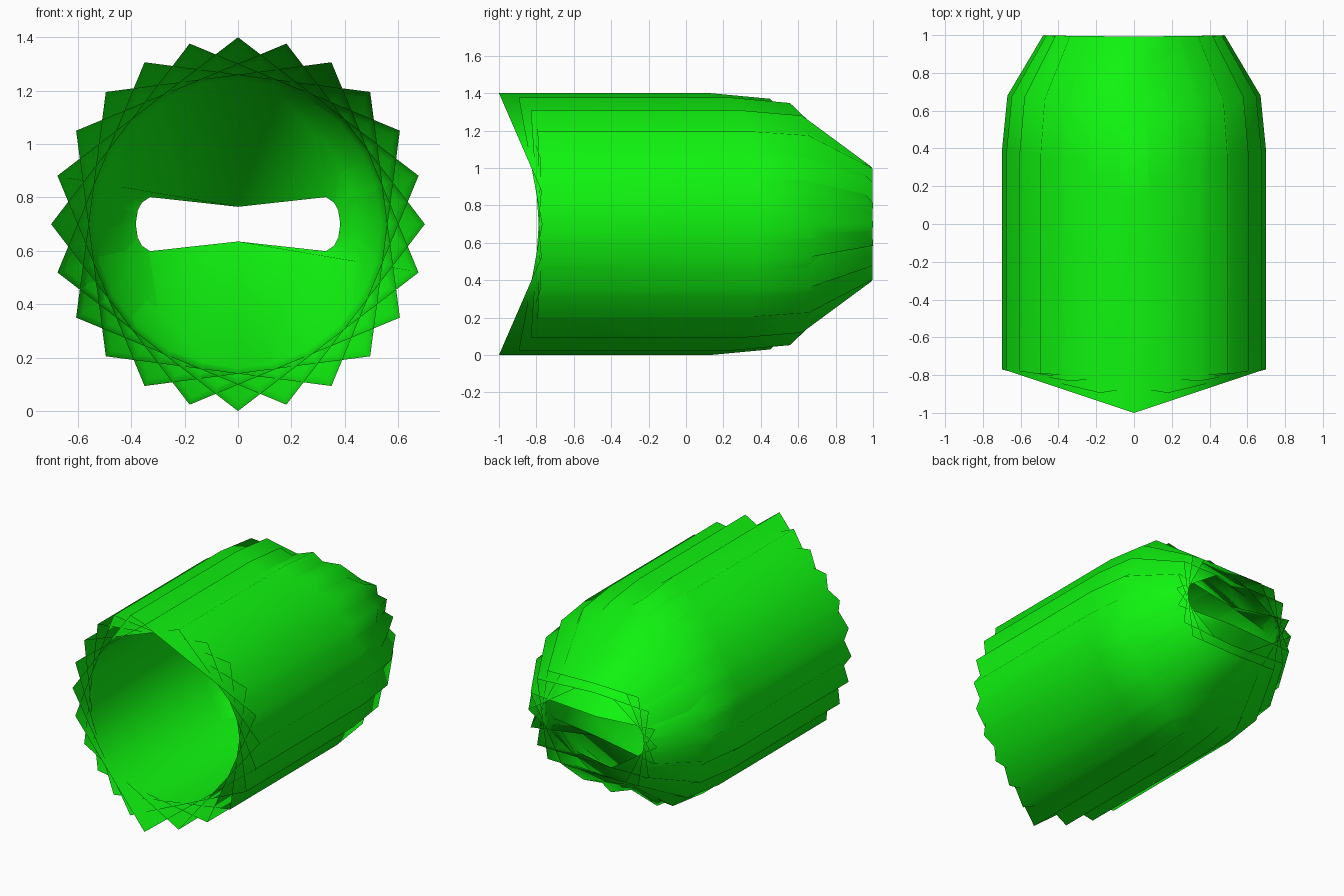
import bpy, math

if "Cube" in bpy.data.objects:
    bpy.data.objects.remove(bpy.data.objects["Cube"])

N, STEP = 24, 5            # 24 ridges, each panel spans 5 of them (75 degrees)
CZ = 0.7                   # height of the tube axis

# Pull strength by number of 15-degree steps away from top or bottom
PULL = [1.0, 0.54, 0.26, 0.10, 0.04, 0.02, 0.0]

# Rings: (y, radius, y shift at full pull, height squash at full pull)
RINGS = [(-0.77, 0.70, -0.23, 0.0),
         (0.38, 0.70, -0.25, 0.0),
         (0.68, 0.67, -0.23, 0.0),
         (1.00, 0.48, -0.04, 0.415)]


def ridge_point(i, ring):
    y, r, dy, dz = ring
    a = 2 * math.pi * i / N
    k = i % 12
    w = PULL[min(k, 12 - k)]
    z = r * math.cos(a)
    z -= math.copysign(dz * w, z)
    return (r * math.sin(a), y + dy * w, CZ + z)


# Ridge points, ring by ring
verts = [ridge_point(i, ring) for ring in RINGS for i in range(N)]

# Overlapping panels, each crossing to the ridge 75 degrees further round
faces = []
for j in range(len(RINGS) - 1):
    for i in range(N):
        a, b = j * N + i, j * N + (i + STEP) % N
        faces.append((a, b, b + N, a + N))

mesh = bpy.data.meshes.new("pleated_tube")
mesh.from_pydata(verts, [], faces)
mesh.polygons.foreach_set("use_smooth", [True] * len(faces))
mesh.update()
tube = bpy.data.objects.new("pleated_tube", mesh)
bpy.context.collection.objects.link(tube)

# Green surface
mat = bpy.data.materials.new("green")
mat.diffuse_color = (0.005, 0.9, 0.005, 1)
mat.use_nodes = True
mat.node_tree.nodes["Principled BSDF"].inputs["Base Color"].default_value = mat.diffuse_color
mesh.materials.append(mat)
